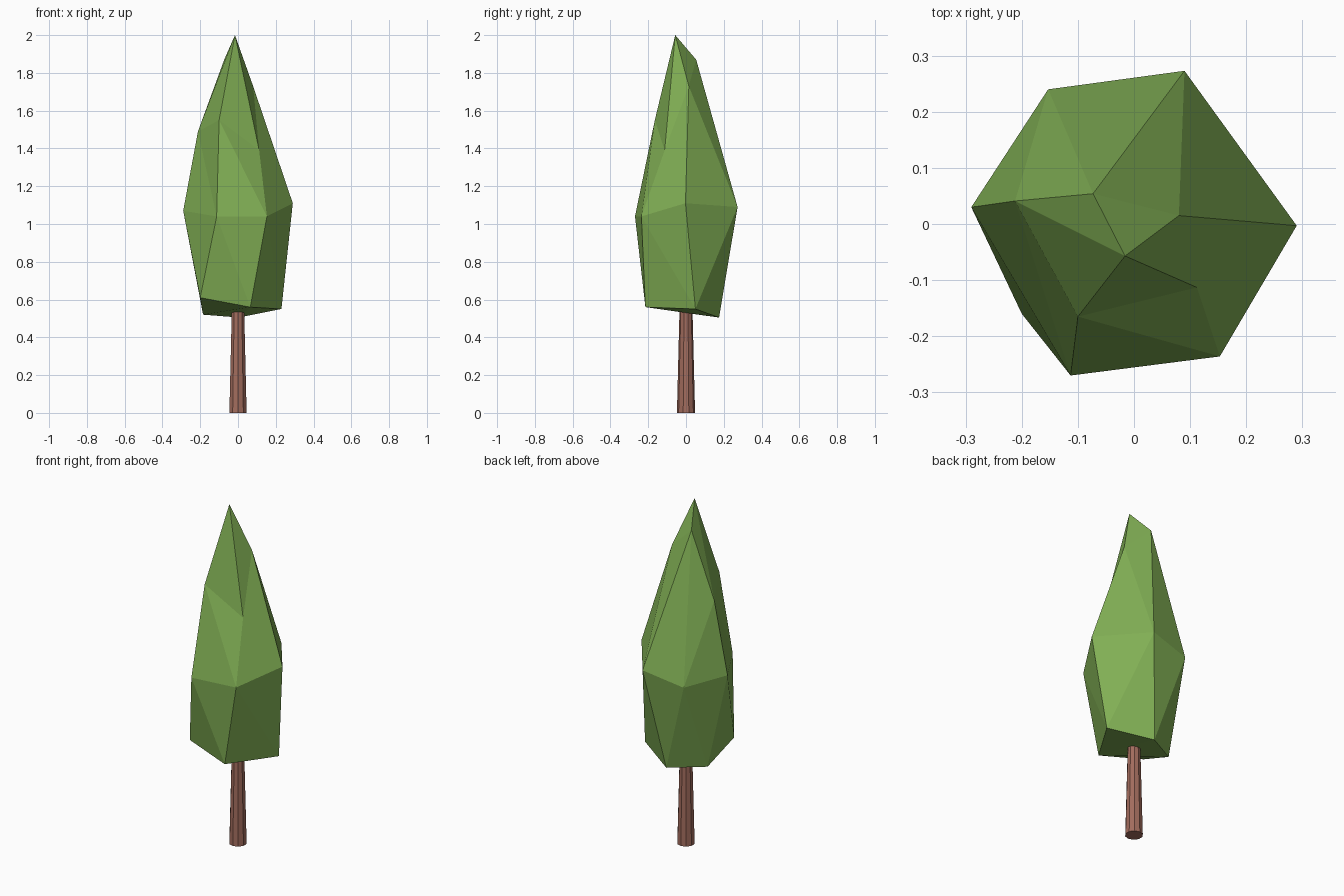
import bpy, bmesh

if "Cube" in bpy.data.objects:
    bpy.data.objects.remove(bpy.data.objects["Cube"])


def make_object(name, bm, color):
    bmesh.ops.recalc_face_normals(bm, faces=bm.faces[:])
    mesh = bpy.data.meshes.new(name)
    bm.to_mesh(mesh)
    bm.free()
    mat = bpy.data.materials.new(name + "_color")
    mat.diffuse_color = color
    mat.use_nodes = True
    mat.node_tree.nodes["Principled BSDF"].inputs["Base Color"].default_value = mat.diffuse_color
    mesh.materials.append(mat)
    obj = bpy.data.objects.new(name, mesh)
    bpy.context.collection.objects.link(obj)
    return obj


def stitch(bm, low, high, steps):
    """Triangulate between two closed rings; 'l'/'h' says which ring advances."""
    i = j = 0
    for step in steps:
        a, b = low[i % len(low)], high[j % len(high)]
        if step == "l":
            i += 1
            bm.faces.new((a, low[i % len(low)], b))
        else:
            j += 1
            bm.faces.new((a, high[j % len(high)], b))


# Trunk: tapered low-poly cylinder running up into the crown
bm = bmesh.new()
bmesh.ops.create_cone(bm, cap_ends=True, segments=10,
                      radius1=0.048, radius2=0.033, depth=0.6)
bmesh.ops.translate(bm, verts=bm.verts[:], vec=(0, 0, 0.3))
make_object("trunk", bm, (0.36, 0.15, 0.11, 1))

# Crown: three irregular rings, an off-centre tip and a flat underside
base_ring = [(-0.20, -0.16, 0.61), (0.065, -0.215, 0.56), (0.23, 0.05, 0.55),
             (0.005, 0.175, 0.505), (-0.185, 0.065, 0.52)]
middle_ring = [(-0.29, 0.03, 1.07), (-0.113, -0.27, 1.04), (0.153, -0.236, 1.04),
               (0.29, -0.003, 1.11), (0.09, 0.273, 1.09), (-0.153, 0.24, 1.04)]
upper_ring = [(-0.212, 0.041, 1.49), (-0.10, -0.165, 1.55), (0.112, -0.113, 1.39),
              (0.08, 0.015, 1.73), (-0.073, 0.054, 1.87)]

bm = bmesh.new()
base, middle, upper = ([bm.verts.new(p) for p in ring]
                       for ring in (base_ring, middle_ring, upper_ring))
tip = bm.verts.new((-0.016, -0.057, 2.0))
stitch(bm, base, middle, "hlhlhhlhlhl")
stitch(bm, middle, upper, "lhlhlhlhlhl")
for k in range(5):
    bm.faces.new((upper[k], upper[(k + 1) % 5], tip))
bm.faces.new(base[::-1])
bmesh.ops.triangulate(bm, faces=[f for f in bm.faces if len(f.verts) > 3])
make_object("crown", bm, (0.22, 0.43, 0.09, 1))
